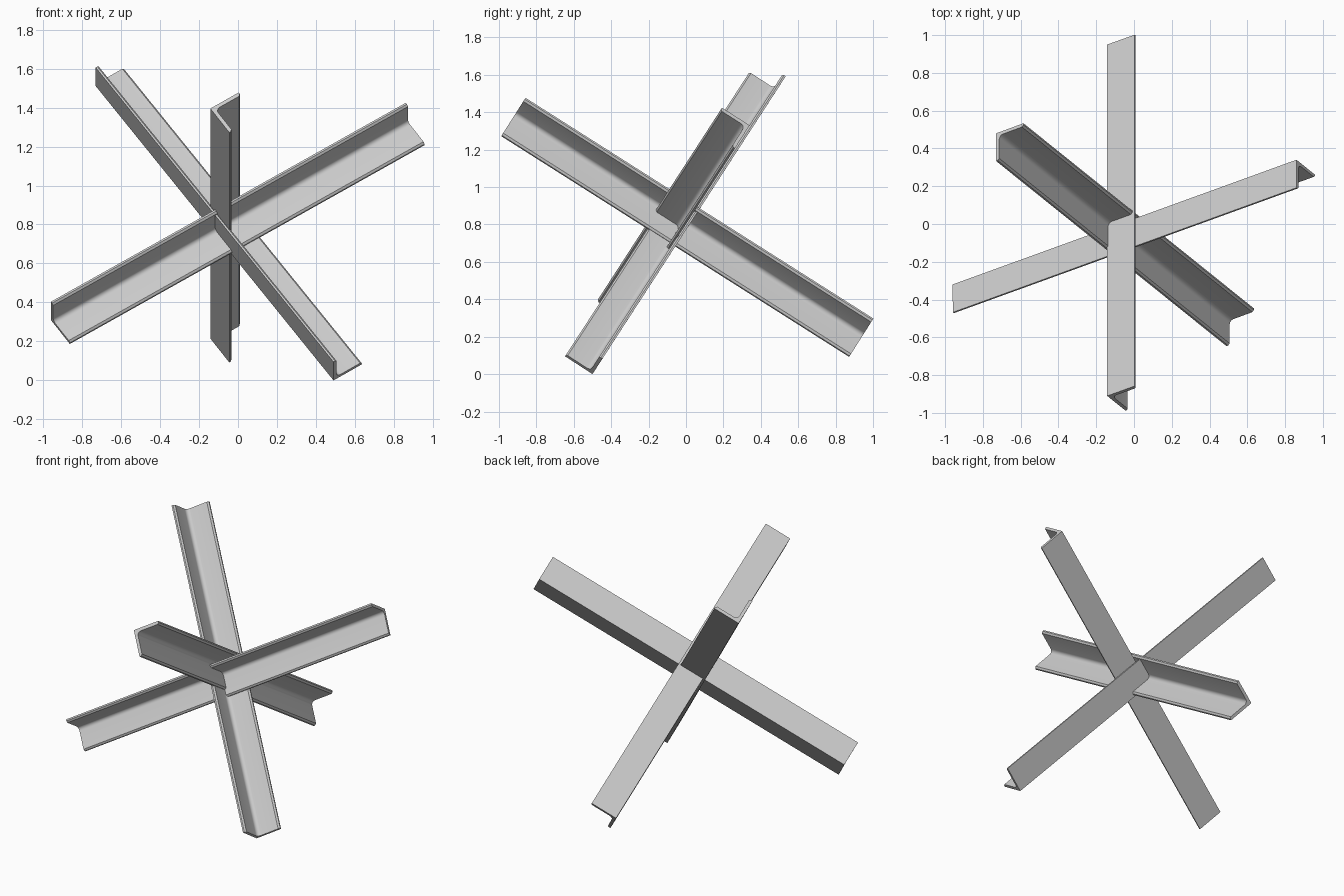
import bpy, bmesh, math
from mathutils import Vector

if "Cube" in bpy.data.objects:
    bpy.data.objects.remove(bpy.data.objects["Cube"])

LEG = 0.175     # flange width
THICK = 0.02    # flange thickness
FILLET = 0.025  # inner root radius


def angle_profile():
    """L section: corner at origin, flanges along u and v, rounded inner root and toes."""
    toe = THICK * 0.5
    c = THICK + FILLET
    pts = [(0, 0), (LEG, 0), (LEG, toe), (LEG - toe, THICK)]
    for i in range(6):
        a = math.radians(270 - 90 * i / 5)
        pts.append((c + FILLET * math.cos(a), c + FILLET * math.sin(a)))
    pts += [(THICK, LEG - toe), (toe, LEG), (0, LEG)]
    return pts


def angle_beam(name, start, end, flange_u, flange_v):
    """Angle iron swept along its outer corner line from start to end."""
    start, end = Vector(start), Vector(end)
    d = (end - start).normalized()
    u = Vector(flange_u)
    u = (u - d * u.dot(d)).normalized()
    v = d.cross(u)
    if v.dot(Vector(flange_v)) < 0:
        v.negate()
    bm = bmesh.new()
    rings = [[bm.verts.new(p + u * a + v * b) for a, b in angle_profile()]
             for p in (start, end)]
    n = len(rings[0])
    for i in range(n):
        j = (i + 1) % n
        bm.faces.new((rings[0][i], rings[0][j], rings[1][j], rings[1][i]))
    caps = [bm.faces.new(r) for r in rings]
    bmesh.ops.triangulate(bm, faces=caps)
    bmesh.ops.recalc_face_normals(bm, faces=bm.faces)
    me = bpy.data.meshes.new(name)
    bm.to_mesh(me)
    bm.free()
    ob = bpy.data.objects.new(name, me)
    bpy.context.collection.objects.link(ob)
    bpy.ops.object.select_all(action='DESELECT')
    ob.select_set(True)
    bpy.context.view_layer.objects.active = ob
    bpy.ops.object.shade_smooth_by_angle(angle=math.radians(35))
    return ob


# three mutually perpendicular beam directions
A = Vector((1.82, 0.66, 1.02))
B = Vector((0, 1.86, -1.18))
C = Vector((-1.22, 0.98, 1.51))

# beam rising to the right
p = Vector((-0.96, -0.32, 0.31))
angle_beam("cross_beam", p, p + A, -B, -C)
# beam running front to back
p = Vector((-0.142, -0.91, 1.395))
angle_beam("front_back_beam", p, p + B, A, -C)
# steep beam rising to the back left
p = Vector((0.49, -0.50, 0.0))
angle_beam("steep_beam", p, p + C, A, -B)

# rest the lowest corner on the ground
bpy.context.view_layer.update()
low = min((o.matrix_world @ v.co).z for o in bpy.data.objects for v in o.data.vertices)
for o in bpy.data.objects:
    o.location.z -= low
